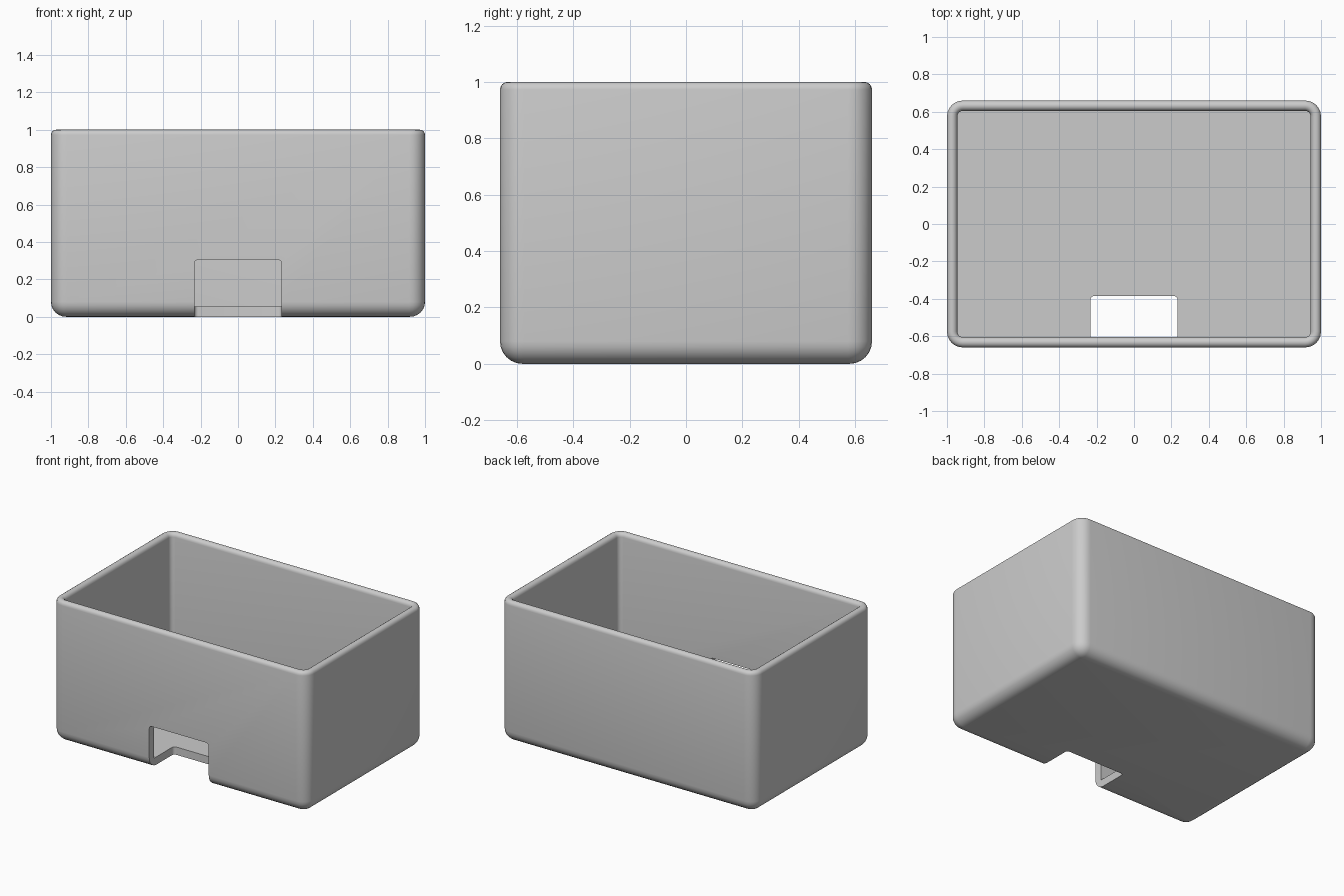
import bpy, bmesh
from math import sin, cos, pi

if "Cube" in bpy.data.objects:
    bpy.data.objects.remove(bpy.data.objects["Cube"])

HX, HY, H = 1.0, 0.66, 1.0       # outer half sizes and height
WALL, FILLET, CORNER, SEG = 0.055, 0.08, 0.085, 6


def ring(bm, inset, z):
    """Rounded rectangle loop, inset from the outer wall."""
    r = max(CORNER - inset, 0.005)
    cx, cy = HX - inset - r, HY - inset - r
    verts = []
    for q, (sx, sy) in enumerate([(1, 1), (-1, 1), (-1, -1), (1, -1)]):
        for i in range(SEG + 1):
            a = (q + i / SEG) * pi / 2
            verts.append(bm.verts.new((sx * cx + r * cos(a), sy * cy + r * sin(a), z)))
    return verts


def finish(bm, name):
    bmesh.ops.recalc_face_normals(bm, faces=bm.faces)
    me = bpy.data.meshes.new(name)
    bm.to_mesh(me)
    bm.free()
    ob = bpy.data.objects.new(name, me)
    bpy.context.collection.objects.link(ob)
    return ob


# Wall profile: bottom fillet, full round rim, then down to the floor
profile = []
for i in range(SEG + 1):
    a = i / SEG * pi / 2
    profile.append((FILLET * (1 - sin(a)), FILLET * (1 - cos(a))))
rr = WALL / 2
for i in range(9):
    a = i / 8 * pi
    profile.append((rr - rr * cos(a), H - rr + rr * sin(a)))
profile.append((WALL, WALL))

# Open bin
bm = bmesh.new()
rings = [ring(bm, inset, z) for inset, z in profile]
n = len(rings[0])
for lo, hi in zip(rings, rings[1:]):
    for i in range(n):
        j = (i + 1) % n
        bm.faces.new((lo[i], lo[j], hi[j], hi[i]))
bm.faces.new(rings[0])
bm.faces.new(rings[-1])
bin_body = finish(bm, "bin_body")

# Notch cutter through the front wall and floor, with softened corners
bm = bmesh.new()
bmesh.ops.create_cube(bm, size=1)
y0, y1, z0, z1 = -0.9, -0.385, -0.2, 0.305
for v in bm.verts:
    v.co = (v.co.x * 0.466, y1 if v.co.y > 0 else y0, z1 if v.co.z > 0 else z0)
soft = [e for e in bm.edges
        if all(abs(v.co.z - z1) < 1e-4 and v.co.x * e.verts[0].co.x > 0 for v in e.verts)
        or all(abs(v.co.y - y1) < 1e-4 and v.co.x * e.verts[0].co.x > 0 for v in e.verts)]
bmesh.ops.bevel(bm, geom=soft, offset=0.02, segments=4, profile=0.5, affect='EDGES')
cutter = finish(bm, "notch_cutter")
cutter.hide_render = True

# Cut the notch and apply it
mod = bin_body.modifiers.new("notch", 'BOOLEAN')
mod.operation = 'DIFFERENCE'
mod.solver = 'EXACT'
mod.object = cutter
bpy.context.view_layer.objects.active = bin_body
bpy.ops.object.select_all(action='DESELECT')
bin_body.select_set(True)
bpy.ops.object.modifier_apply(modifier=mod.name)
bpy.data.objects.remove(cutter, do_unlink=True)
bpy.ops.object.shade_smooth_by_angle(angle=0.6)
